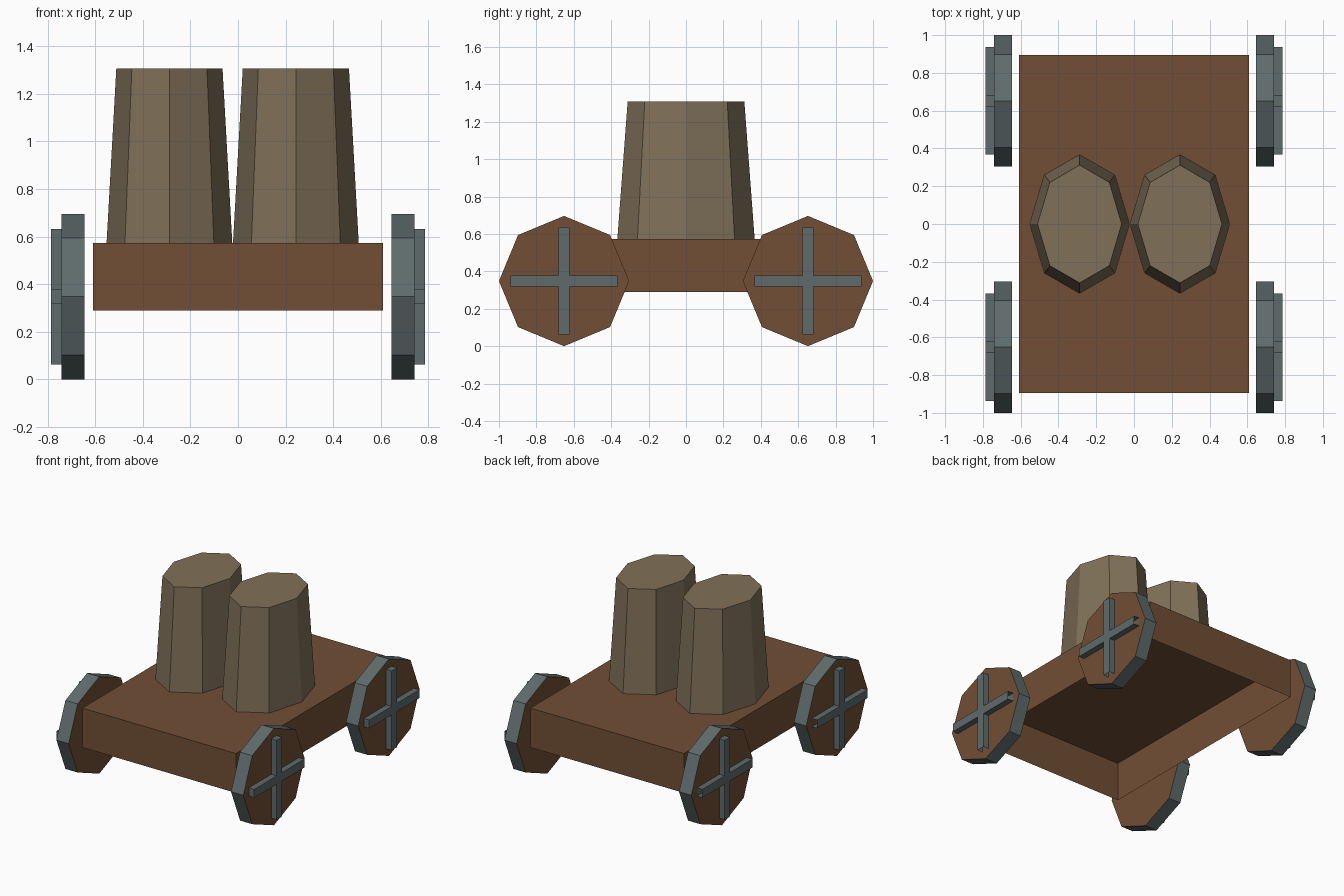
import bpy, bmesh, math
from mathutils import Vector

if "Cube" in bpy.data.objects:
    bpy.data.objects.remove(bpy.data.objects["Cube"])


def srgb(r, g, b):
    return tuple(((c / 255 + 0.055) / 1.055) ** 2.4 for c in (r, g, b)) + (1.0,)


def material(name, rgb):
    m = bpy.data.materials.new(name)
    m.diffuse_color = srgb(*rgb)
    m.use_nodes = True
    m.node_tree.nodes["Principled BSDF"].inputs["Base Color"].default_value = m.diffuse_color
    return m


brown = material("brown wood", (113, 78, 53))
tan = material("tan barrel", (128, 113, 89))
grey = material("grey iron", (95, 107, 108))


def finish(name, bm, mats):
    me = bpy.data.meshes.new(name)
    bm.to_mesh(me)
    bm.free()
    for m in mats:
        me.materials.append(m)
    ob = bpy.data.objects.new(name, me)
    bpy.context.collection.objects.link(ob)
    return ob


def add_box(bm, lo, hi, open_side=None):
    """Box between two corners; the face pointing along open_side is left out."""
    lo, hi = Vector(lo), Vector(hi)
    verts = bmesh.ops.create_cube(bm, size=1)["verts"]
    for v in verts:
        v.co = Vector([(lo[i] + hi[i]) / 2 + v.co[i] * (hi[i] - lo[i]) for i in range(3)])
    bm.normal_update()
    if open_side:
        faces = {f for v in verts for f in v.link_faces}
        gone = [f for f in faces if f.normal.dot(Vector(open_side)) > 0.9]
        bmesh.ops.delete(bm, geom=gone, context='FACES_ONLY')


# Cart bed: shell open underneath
bm = bmesh.new()
add_box(bm, (-0.61, -0.895, 0.29), (0.61, 0.895, 0.573), (0, 0, -1))
finish("cart_bed", bm, [brown])

# Two tapered oval barrels with eight sides
for name, cx in (("left_barrel", -0.288), ("right_barrel", 0.243)):
    bm = bmesh.new()
    rings = []
    for rx, ry, z in ((0.264, 0.367, 0.573), (0.223, 0.312, 1.307)):
        rings.append([bm.verts.new((cx + rx * math.cos(i * math.pi / 4),
                                    ry * math.sin(i * math.pi / 4), z)) for i in range(8)])
    low, top = rings
    for i in range(8):
        j = (i + 1) % 8
        bm.faces.new((low[i], low[j], top[j], top[i]))
    bm.faces.new(top)
    finish(name, bm, [tan])

# Wheels: octagons with iron rims and wooden faces, iron cross outside
R, WY, L, W = 0.348, 0.652, 0.285, 0.03
for sx, side in ((-1, "left"), (1, "right")):
    for sy, end in ((-1, "front"), (1, "back")):
        cy = sy * WY
        bm = bmesh.new()
        rings = [[bm.verts.new((sx * x, cy + R * math.cos(i * math.pi / 4),
                                R + R * math.sin(i * math.pi / 4))) for i in range(8)]
                 for x in (0.645, 0.742)]
        for i in range(8):
            j = (i + 1) % 8
            bm.faces.new((rings[0][i], rings[0][j], rings[1][j], rings[1][i]))
        for ring in rings:
            bm.faces.new(ring).material_index = 1
        bmesh.ops.recalc_face_normals(bm, faces=bm.faces[:])
        finish(f"{end}_{side}_wheel", bm, [grey, brown])

        # Cross bars, hollow at the lower and rear ends
        x0, x1 = sorted((sx * 0.742, sx * 0.785))
        bm = bmesh.new()
        add_box(bm, (x0, cy - W, R - L), (x1, cy + W, R + L), (0, 0, -1))
        finish(f"{end}_{side}_upright_spoke", bm, [grey])
        bm = bmesh.new()
        add_box(bm, (x0, cy - L, R - W), (x1, cy + L, R + W), (0, 1, 0))
        finish(f"{end}_{side}_level_spoke", bm, [grey])
